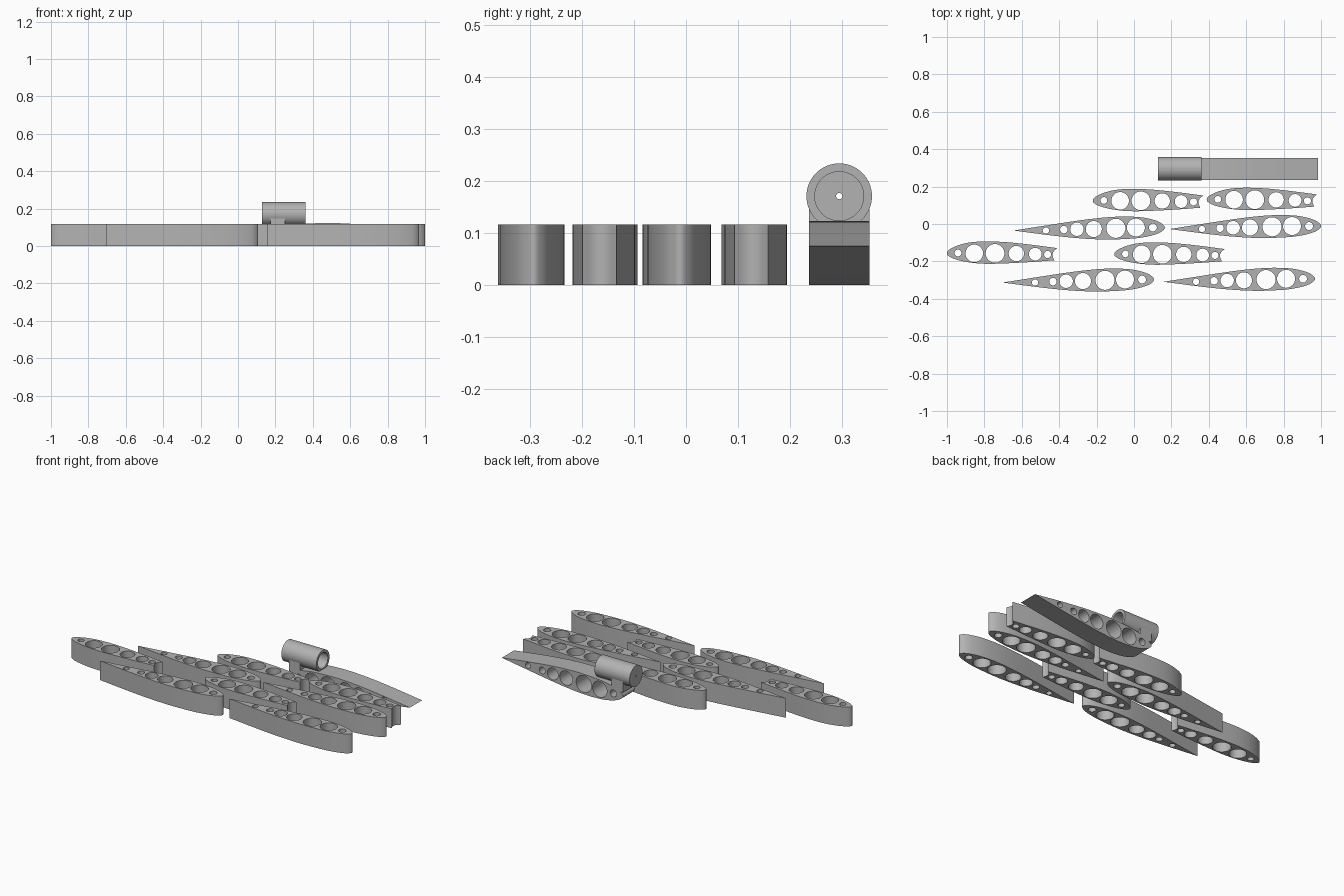
import bpy, bmesh, math
from mathutils import Matrix, Vector

if "Cube" in bpy.data.objects:
    bpy.data.objects.remove(bpy.data.objects["Cube"], do_unlink=True)

GREY = (0.45, 0.45, 0.45, 1)
grey = bpy.data.materials.new("plain grey")
grey.use_nodes = True
grey.diffuse_color = GREY
grey.node_tree.nodes["Principled BSDF"].inputs["Base Color"].default_value = GREY

HEIGHT = 0.117


def smooth(points, steps=6):
    """Open Catmull-Rom curve through a few points."""
    p = [Vector(q) for q in points]
    p = [2 * p[0] - p[1]] + p + [2 * p[-1] - p[-2]]
    out = []
    for a, b, c, d in zip(p, p[1:], p[2:], p[3:]):
        for i in range(steps):
            t = i / steps
            out.append(0.5 * (2 * b + (c - a) * t + (2 * a - 5 * b + 4 * c - d) * t * t
                              + (3 * b - a - 3 * c + d) * t ** 3))
    return out + [p[-2]]


def circle(x, y, r, n=40):
    return [Vector((x + r * math.cos(math.tau * i / n), y + r * math.sin(math.tau * i / n)))
            for i in range(n)]


def plate_mesh(name, loops, thickness):
    """Flat plate from an outline and its holes, standing on local z = 0."""
    curve = bpy.data.curves.new(name, "CURVE")
    curve.dimensions = "2D"
    curve.fill_mode = "BOTH"
    curve.extrude = thickness / 2
    for loop in loops:
        spline = curve.splines.new("POLY")
        spline.points.add(len(loop) - 1)
        for point, co in zip(spline.points, loop):
            point.co = (co.x, co.y, 0, 1)
        spline.use_cyclic_u = True
    temp = bpy.data.objects.new(name, curve)
    mesh = bpy.data.meshes.new_from_object(temp)
    bpy.data.objects.remove(temp)
    bm = bmesh.new()
    bm.from_mesh(mesh)
    bmesh.ops.remove_doubles(bm, verts=bm.verts, dist=1e-5)
    bmesh.ops.translate(bm, verts=bm.verts, vec=(0, 0, thickness / 2))
    bmesh.ops.recalc_face_normals(bm, faces=bm.faces)
    bm.to_mesh(mesh)
    bm.free()
    mesh.materials.clear()
    mesh.materials.append(grey)
    return mesh


def add(name, mesh, matrix=Matrix()):
    obj = bpy.data.objects.new(name, mesh)
    bpy.context.collection.objects.link(obj)
    obj.matrix_world = matrix
    bpy.ops.object.select_all(action="DESELECT")
    obj.select_set(True)
    bpy.context.view_layer.objects.active = obj
    bpy.ops.object.shade_smooth_by_angle(angle=math.radians(30))
    return obj


# Long rib section: pointed tail, round nose at the local origin
long_outline = smooth([
    (-.81, -.016), (-.65, .009), (-.5, .032), (-.38, .048), (-.28, .057), (-.2, .059),
    (-.12, .054), (-.06, .041), (-.025, .027), (-.006, .012), (0, 0), (-.006, -.012),
    (-.03, -.029), (-.08, -.045), (-.15, -.057), (-.25, -.063), (-.33, -.064),
    (-.45, -.058), (-.6, -.043), (-.81, -.016)])[:-1]
long_holes = [(-.636, -.016, .017), (-.54, -.011, .02), (-.47, -.009, .036),
              (-.38, -.008, .043), (-.262, -.004, .051), (-.155, 0, .048), (-.064, 0, .021)]
long_mesh = plate_mesh("long_rib", [long_outline] + [circle(*h) for h in long_holes], HEIGHT)

# Short rib section: round nose at the local origin, hollowed tail
short_outline = smooth([
    (.59, .026), (.5, .038), (.4, .05), (.3, .059), (.2, .062), (.12, .056), (.06, .041),
    (.02, .023), (.004, .01), (0, 0), (.004, -.012), (.03, -.028), (.08, -.043),
    (.15, -.054), (.23, -.058), (.35, -.054), (.47, -.047), (.575, -.039)])
short_outline += smooth([(.575, -.039), (.566, -.02), (.565, -.004), (.573, .012), (.59, .026)])[1:-1]
short_holes = [(.059, 0, .018), (.146, -.002, .047), (.257, -.002, .05),
               (.371, -.003, .041), (.472, -.006, .034), (.538, -.008, .019)]
short_mesh = plate_mesh("short_rib", [short_outline] + [circle(*h) for h in short_holes], HEIGHT)

# Ribs lying flat, placed by their noses
for i, (x, y) in enumerate([(.165, -.019), (1, -.011), (.107, -.297), (.968, -.293)]):
    add(f"long_rib_{i + 1}", long_mesh, Matrix.Translation((x, y, 0)))
for i, (x, y) in enumerate([(-.22, .126), (.389, .132), (-1, -.155), (-.105, -.16)]):
    add(f"short_rib_{i + 1}", short_mesh, Matrix.Translation((x, y, 0)))

# Rib standing on its curved edge, tail pointing left
Y0, Y1 = .236, .353
turn = Matrix(((-1, 0, 0, .175), (0, 0, -1, Y1), (0, -1, 0, .059), (0, 0, 0, 1)))
add("upright_rib", long_mesh, turn)

# Tube on top: open at one end, capped with a pinhole at the other
CY, CZ = (Y0 + Y1) / 2, .171
bm = bmesh.new()
profile = [(.128, .006), (.128, .063), (.362, .063), (.362, .047), (.14, .047), (.14, .006)]
verts = [bm.verts.new((x, 0, r)) for x, r in profile]
edges = [bm.edges.new((a, b)) for a, b in zip(verts, verts[1:] + verts[:1])]
bmesh.ops.spin(bm, geom=verts + edges, cent=(0, 0, 0), axis=(1, 0, 0),
               angle=math.tau, steps=64)
bmesh.ops.remove_doubles(bm, verts=bm.verts, dist=1e-5)
bmesh.ops.recalc_face_normals(bm, faces=bm.faces)
tube_mesh = bpy.data.meshes.new("tube")
bm.to_mesh(tube_mesh)
bm.free()
tube_mesh.materials.append(grey)
add("tube", tube_mesh, Matrix.Translation((0, CY, CZ)))

# Saddle holding the tube on the rib, hollowed to follow the tube
half = (Y1 - Y0) / 2
arc = [Vector((-half * math.cos(math.pi * i / 16), -half * math.sin(math.pi * i / 16)))
       for i in range(17)]
saddle_outline = [Vector((p.x, min(p.y, -.015))) for p in arc]
saddle_outline += [Vector((half, -.09)), Vector((-half, -.09))]
saddle_mesh = plate_mesh("saddle", [saddle_outline], .075)
add("saddle", saddle_mesh,
    Matrix(((0, 0, 1, .175), (1, 0, 0, CY), (0, 1, 0, CZ), (0, 0, 0, 1))))
